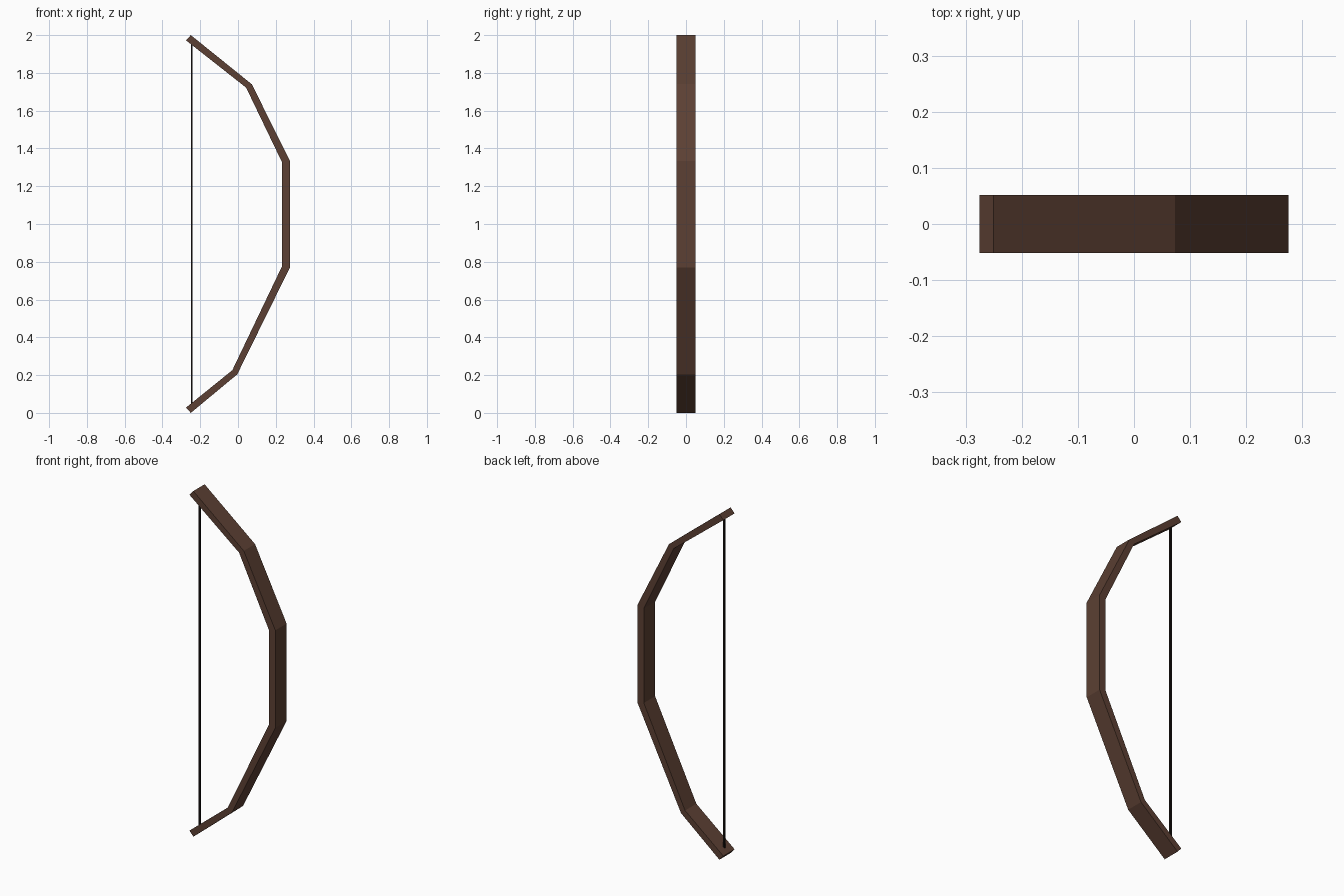
import bpy, bmesh

if "Cube" in bpy.data.objects:
    bpy.data.objects.remove(bpy.data.objects["Cube"])


def material(name, rgb):
    m = bpy.data.materials.new(name)
    m.diffuse_color = (*rgb, 1.0)
    m.use_nodes = True
    m.node_tree.nodes["Principled BSDF"].inputs["Base Color"].default_value = m.diffuse_color
    return m


def add_object(name, bm, mat):
    bmesh.ops.recalc_face_normals(bm, faces=bm.faces)
    mesh = bpy.data.meshes.new(name)
    bm.to_mesh(mesh)
    bm.free()
    mesh.materials.append(mat)
    obj = bpy.data.objects.new(name, mesh)
    bpy.context.collection.objects.link(obj)
    return obj


wood = material("dark brown wood", (0.107, 0.051, 0.033))
cord = material("black cord", (0.010, 0.007, 0.006))

# Bow stave: outer and inner profile (x, z), top tip to bottom tip
outer = [(-0.25, 2.0), (0.073, 1.74), (0.275, 1.334), (0.275, 0.77), (-0.004, 0.204), (-0.25, 0.0)]
inner = [(-0.275, 1.972), (0.043, 1.722), (0.234, 1.325), (0.234, 0.778), (-0.03, 0.226), (-0.275, 0.028)]
half_depth = 0.0515

bm = bmesh.new()
rings = []
for (ox, oz), (ix, iz) in zip(outer, inner):
    corners = [(ox, -half_depth, oz), (ox, half_depth, oz),
               (ix, half_depth, iz), (ix, -half_depth, iz)]
    rings.append([bm.verts.new(c) for c in corners])
for a, b in zip(rings, rings[1:]):
    for i in range(4):
        j = (i + 1) % 4
        bm.faces.new((a[i], a[j], b[j], b[i]))
bm.faces.new(rings[0])
bm.faces.new(rings[-1])
add_object("bow_stave", bm, wood)

# Bow string: thin square bar between the tips
bm = bmesh.new()
bmesh.ops.create_cube(bm, size=1.0)
bmesh.ops.scale(bm, vec=(0.01, 0.01, 1.92), verts=bm.verts)
bmesh.ops.translate(bm, vec=(-0.245, 0, 1.0), verts=bm.verts)
add_object("bow_string", bm, cord)
